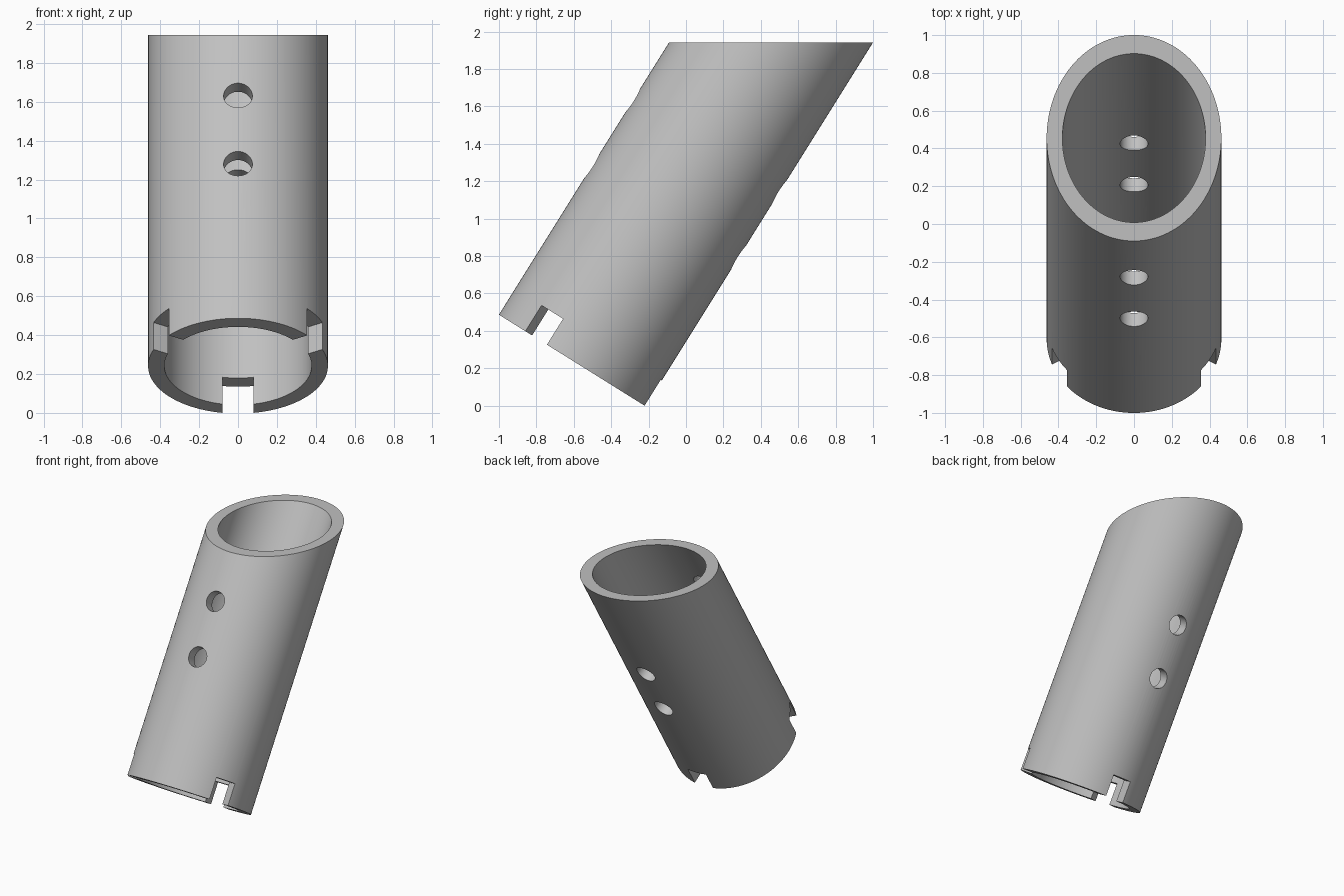
import bpy, bmesh
from math import sin, cos, tan, pi, radians
from mathutils import Matrix

TILT = radians(32)
OUTER, INNER = 0.4625, 0.379
BASE_Y, BASE_Z, TOP_Z = -0.608, 0.2416, 1.943
SEGMENTS = 128

if "Cube" in bpy.data.objects:
    bpy.data.objects.remove(bpy.data.objects["Cube"], do_unlink=True)

grey = bpy.data.materials.new("plain grey")
grey.use_nodes = True
grey.diffuse_color = (0.53, 0.53, 0.53, 1)
grey.node_tree.nodes["Principled BSDF"].inputs["Base Color"].default_value = grey.diffuse_color


def make_object(name, bm):
    bmesh.ops.recalc_face_normals(bm, faces=bm.faces[:])
    mesh = bpy.data.meshes.new(name)
    bm.to_mesh(mesh)
    bm.free()
    mesh.materials.append(grey)
    obj = bpy.data.objects.new(name, mesh)
    bpy.context.collection.objects.link(obj)
    return obj


# Tube along local z: square bottom, top sheared so it is level once tilted
def ring(bm, radius, top):
    verts = []
    for i in range(SEGMENTS):
        a = 2 * pi * i / SEGMENTS
        x, y = radius * cos(a), radius * sin(a)
        z = (TOP_Z - BASE_Z) / cos(TILT) + y * tan(TILT) if top else 0
        verts.append(bm.verts.new((x, y, z)))
    return verts


bm = bmesh.new()
loops = [ring(bm, OUTER, False), ring(bm, OUTER, True),
         ring(bm, INNER, True), ring(bm, INNER, False)]
for a, b in zip(loops, loops[1:] + loops[:1]):
    for i in range(SEGMENTS):
        j = (i + 1) % SEGMENTS
        bm.faces.new((a[i], a[j], b[j], b[i]))
tube = make_object("slanted_tube", bm)

# Cutters: two pin holes through both walls, three notches in the bottom rim
cutters = []
for height in (0.938, 1.352):
    bm = bmesh.new()
    place = Matrix.Translation((0, 0, height)) @ Matrix.Rotation(pi / 2, 4, 'X')
    bmesh.ops.create_cone(bm, cap_ends=True, segments=48, radius1=0.074,
                          radius2=0.074, depth=1.4, matrix=place)
    cutters.append(make_object("pin_hole_cutter", bm))
for k in range(3):
    bm = bmesh.new()
    place = (Matrix.Rotation(k * 2 * pi / 3, 4, 'Z')
             @ Matrix.Translation((0, 0.45, 0.0315))
             @ Matrix.Diagonal((0.157, 0.5, 0.263, 1)))
    bmesh.ops.create_cube(bm, size=1, matrix=place)
    cutters.append(make_object("notch_cutter", bm))

bpy.ops.object.select_all(action='DESELECT')
tube.select_set(True)
bpy.context.view_layer.objects.active = tube
for cutter in cutters:
    cutter.hide_render = True
    mod = tube.modifiers.new("cut", 'BOOLEAN')
    mod.operation = 'DIFFERENCE'
    mod.solver = 'EXACT'
    mod.object = cutter
    bpy.ops.object.modifier_apply(modifier=mod.name)
for cutter in cutters:
    bpy.data.objects.remove(cutter, do_unlink=True)

# Lean the finished tube backwards and shade it
tube.data.transform(Matrix.Translation((0, BASE_Y, BASE_Z)) @ Matrix.Rotation(-TILT, 4, 'X'))
bpy.ops.object.shade_smooth_by_angle(angle=radians(30))
